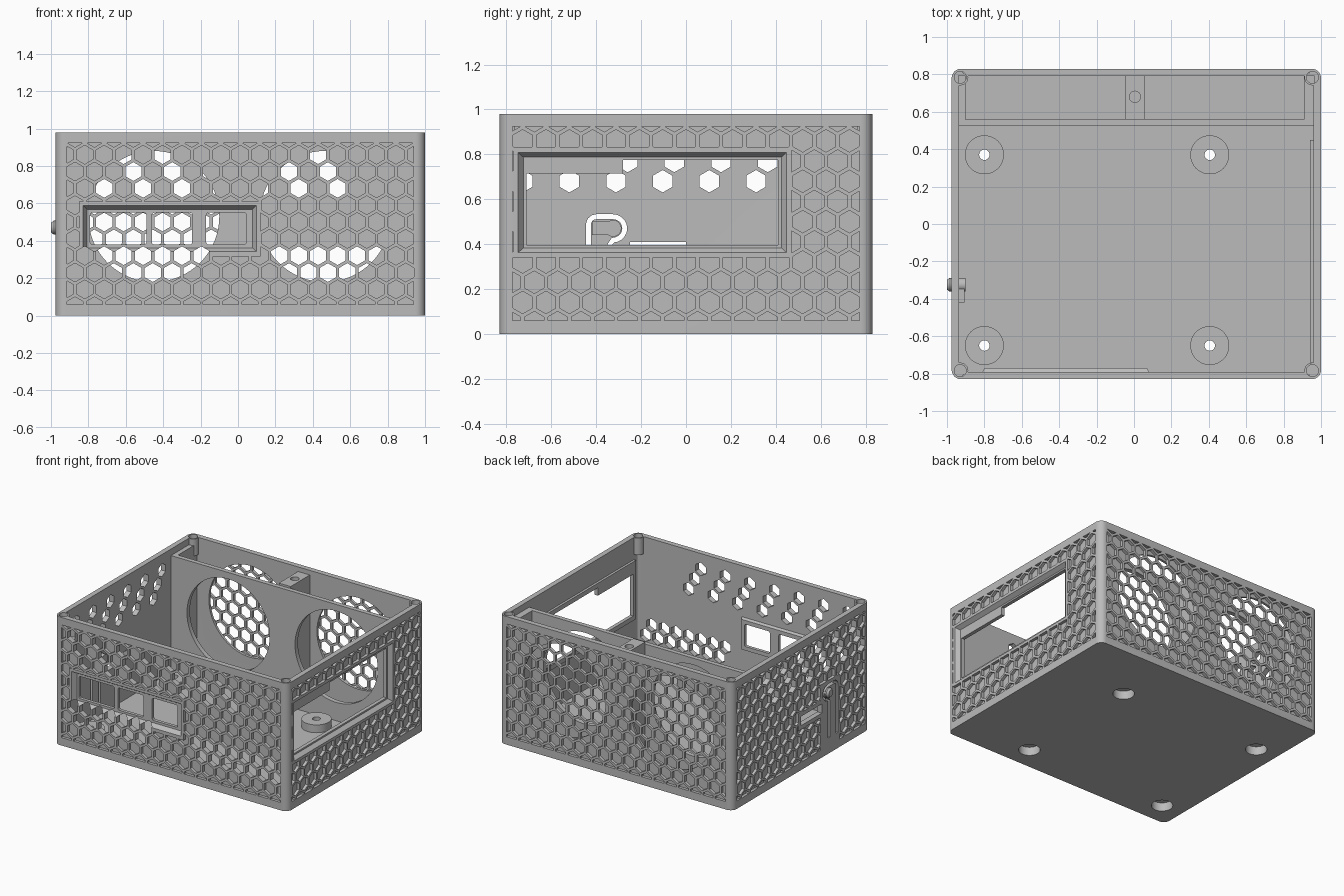
import bpy, bmesh, math
from math import pi, sin, cos

if "Cube" in bpy.data.objects:
    bpy.data.objects.remove(bpy.data.objects["Cube"])

grey = bpy.data.materials.new("plain grey")
grey.use_nodes = True
COLOR = (0.5, 0.5, 0.5, 1)
grey.diffuse_color = COLOR
grey.node_tree.nodes["Principled BSDF"].inputs["Base Color"].default_value = COLOR

LEFT, RIGHT, SIDE, TOP = -0.975, 1.0, 0.83, 0.98
MID, WALL, RECESS = (LEFT + RIGHT) / 2, 0.04, 0.022
PITCH, ROW, ROW0 = 0.104, 0.09, 0.14


def prisms(name, polys, axis, d0, d1, ends=None):
    """Extrude 2D outlines along an axis; 'ends' gives tapered far outlines."""
    place = {"x": lambda u, v, d: (d, u, v),
             "y": lambda u, v, d: (u, d, v),
             "z": lambda u, v, d: (u, v, d)}[axis]
    bm = bmesh.new()
    for near, far in zip(polys, ends or polys):
        a = [bm.verts.new(place(u, v, d0)) for u, v in near]
        b = [bm.verts.new(place(u, v, d1)) for u, v in far]
        bm.faces.new(a)
        bm.faces.new(b[::-1])
        for i in range(len(a)):
            j = (i + 1) % len(a)
            bm.faces.new((a[j], a[i], b[i], b[j]))
    bmesh.ops.recalc_face_normals(bm, faces=bm.faces)
    mesh = bpy.data.meshes.new(name)
    bm.to_mesh(mesh)
    bm.free()
    mesh.materials.append(grey)
    ob = bpy.data.objects.new(name, mesh)
    bpy.context.collection.objects.link(ob)
    return ob


def rect(u0, u1, v0, v1):
    return [(u0, v0), (u1, v0), (u1, v1), (u0, v1)]


def disc(u, v, r, n=48, turn=0.0):
    return [(u + r * cos(turn + 2 * pi * i / n), v + r * sin(turn + 2 * pi * i / n)) for i in range(n)]


def round_rect(u0, u1, v0, v1, r, n=8):
    out = []
    for k, (u, v) in enumerate([(u1 - r, v1 - r), (u0 + r, v1 - r), (u0 + r, v0 + r), (u1 - r, v0 + r)]):
        out += [(u + r * cos(pi / 2 * (k + i / n)), v + r * sin(pi / 2 * (k + i / n))) for i in range(n + 1)]
    return out


def combine(target, tool, how="DIFFERENCE"):
    mod = target.modifiers.new("cut", "BOOLEAN")
    mod.object, mod.operation, mod.solver = tool, how, "MANIFOLD"
    bpy.context.view_layer.objects.active = target
    bpy.ops.object.modifier_apply(modifier=mod.name)
    bpy.data.objects.remove(tool)


def hexagon(mid, col, row):
    u = mid + (col + 0.5 * (row % 2)) * PITCH
    return disc(u, ROW0 + row * ROW, 0.05, 6, pi / 6)


# Shell: rounded box, hollowed, with thickened window surrounds and corner posts
shell = prisms("case_shell", [round_rect(LEFT, RIGHT, -SIDE, SIDE, 0.05)], "z", 0, TOP)
combine(shell, prisms("hollow", [round_rect(LEFT + WALL, RIGHT - WALL, -SIDE + WALL, SIDE - WALL, 0.015)], "z", 0.04, 1.1))
combine(shell, prisms("front_surround", [rect(-0.82, 0.09, 0.33, 0.6)], "y", -0.81, -0.77,
                      [rect(-0.80, 0.07, 0.35, 0.58)]), "UNION")
combine(shell, prisms("side_surround", [rect(-0.74, 0.45, 0.36, 0.81)], "x", 0.98, 0.942), "UNION")
corners = [(x, y) for x in (LEFT + 0.046, RIGHT - 0.046) for y in (-SIDE + 0.046, SIDE - 0.046)]
combine(shell, prisms("posts", [disc(x, y, 0.043, 24) for x, y in corners], "z", 0.85, TOP - 0.001), "UNION")
combine(shell, prisms("post_holes", [disc(x, y, 0.032, 24) for x, y in corners], "z", 0.9, 1.1))

# Floor bosses with bolt holes and counterbores underneath
feet = [(x, y) for x in (-0.80, 0.405) for y in (-0.65, 0.37)]
combine(shell, prisms("bosses", [disc(x, y, 0.104) for x, y in feet], "z", 0.02, 0.1), "UNION")
combine(shell, prisms("counterbores", [disc(x, y, 0.075) for x, y in feet], "z", -0.1, 0.065))
combine(shell, prisms("bolt_holes", [disc(x, y, 0.028, 24) for x, y in feet], "z", 0.05, 0.2))

# Honeycomb recess on each wall, left plain around the listed panels
walls = [
    ("y", MID, 0.927, -SIDE, 1, [rect(-0.85, 0.12, 0.315, 0.61)]),
    ("y", MID, 0.927, SIDE, -1, []),
    ("x", 0.0, 0.773, RIGHT, -1, [rect(-0.77, 0.47, 0.34, 0.83)]),
    ("x", 0.0, 0.773, LEFT, 1, [rect(-0.465, -0.235, 0.05, 0.56), rect(-0.25, 0.03, 0.31, 0.44)]),
]
for axis, mid, half, face, inward, plain in walls:
    cells = [hexagon(mid, c, r) for r in range(-1, 10) for c in range(-10, 11)]
    start, stop = face - inward * 0.05, face + inward * RECESS
    cut = prisms("cells", cells, axis, start, stop)
    field = rect(mid - half, mid + half, 0.06, 0.923)
    combine(cut, prisms("field", [field], axis, start - 0.1, stop + 0.1), "INTERSECT")
    for panel in plain:
        combine(cut, prisms("panel", [panel], axis, start - 0.1, stop + 0.1))
    combine(shell, cut)

# Open vents: diagonal trios high on the front and one side, two low rows in front
front_vents = [hexagon(MID, c, r) for k in range(-8, 6, 2) for c, r in ((k, 8), (k, 7), (k + 1, 6))]
front_vents += [hexagon(MID, c, r) for r in (1, 2) for c in range(-8, 9) if c < -1 - r % 2 or c > 1]
combine(shell, prisms("front_vents", front_vents, "y", -0.9, -0.75))
side_vents = [hexagon(0, c, r) for k in range(-7, 4, 2) for c, r in ((k, 6), (k, 7), (k + 1, 8))]
combine(shell, prisms("side_vents", side_vents, "x", -1.05, -0.9))

# Fan openings behind the rear honeycomb
fans = [disc(x, 0.53, 0.35, 64) for x in (-0.45, 0.465)]
combine(shell, prisms("fan_openings", fans, "y", 0.75, SIDE - RECESS + 0.001))

# Front port window: bevelled recess and three ports
combine(shell, prisms("port_recess", [rect(-0.83, 0.1, 0.34, 0.59)], "y", -0.832, -0.795,
                      [rect(-0.808, 0.078, 0.362, 0.568)]))
ports = [round_rect(u0, u1, 0.38, 0.55, 0.012, 3) for u0, u1 in ((-0.79, -0.49), (-0.46, -0.245), (-0.17, 0.045))]
combine(shell, prisms("ports", ports, "y", -0.9, -0.7))

# Large side window: bevelled recess and stepped opening
combine(shell, prisms("window_recess", [rect(-0.75, 0.45, 0.36, 0.81)], "x", 1.002, 0.97,
                      [rect(-0.725, 0.425, 0.383, 0.787)]))
opening = [(-0.71, 0.395), (0.41, 0.395), (0.41, 0.775), (-0.28, 0.775), (-0.28, 0.715), (-0.71, 0.715)]
combine(shell, prisms("opening", [opening], "x", 0.9, 1.1))

# Spring arm cut from the other side wall, and a card slot next to it
path = [(-0.435, 0.12), (-0.435, 0.49)]
path += [(-0.4 + 0.035 * cos(a), 0.487 + 0.035 * sin(a)) for a in (pi * 0.8, pi * 0.65, pi / 2)]
path += [(-0.325 + 0.052 * cos(pi / 2 - pi * i / 10), 0.47 + 0.052 * sin(pi / 2 - pi * i / 10)) for i in range(11)]
path += [(-0.338, 0.40), (-0.338, 0.12)]
sides = ([], [])
for i, (u, v) in enumerate(path):
    p, q = path[max(i - 1, 0)], path[min(i + 1, len(path) - 1)]
    du, dv = q[0] - p[0], q[1] - p[1]
    k = 0.011 / math.hypot(du, dv)
    sides[0].append((u - dv * k, v + du * k))
    sides[1].append((u + dv * k, v - du * k))
combine(shell, prisms("arm_slit", [sides[0] + sides[1][::-1]], "x", -1.1, -0.9))
combine(shell, prisms("card_slot", [rect(-0.25, 0.0, 0.34, 0.41)], "x", -1.1, -0.9))

# Push button on the arm
button = prisms("push_button", [disc(-0.325, 0.47, 0.037, 32)], "x", -0.985, -0.9)
cap = prisms("button_cap", [disc(-0.325, 0.47, 0.037, 32)], "x", -0.985, -1.0, [disc(-0.325, 0.47, 0.026, 32)])
stop = prisms("button_stop", [rect(-0.42, -0.33, 0.44, 0.5)], "x", -0.945, -0.905)

# Fan bay: partition with two round openings, end fillers and a middle rib
partition = prisms("fan_partition", [rect(LEFT + 0.035, RIGHT - 0.035, 0.035, 0.93)], "y", 0.525, 0.56)
combine(partition, prisms("fan_holes", fans, "y", 0.4, 0.7))
filler_l = prisms("bay_filler_right", [rect(-0.94, -0.9, 0.558, 0.795)], "z", 0.035, 0.93)
filler_r = prisms("bay_filler_left", [rect(0.91, 0.965, 0.558, 0.795)], "z", 0.035, 0.93)
rib = prisms("bay_rib", [rect(-0.045, 0.055, 0.558, 0.795)], "z", 0.035, 0.945)
combine(rib, prisms("rib_hole", [disc(0.005, 0.68, 0.03, 24)], "z", 0.85, 1.0))

# Smooth the round parts, keep edges sharp
bpy.ops.object.select_all(action="DESELECT")
for ob in (shell, button, cap, partition, rib):
    ob.select_set(True)
    bpy.context.view_layer.objects.active = ob
bpy.ops.object.shade_smooth_by_angle(angle=math.radians(30))
